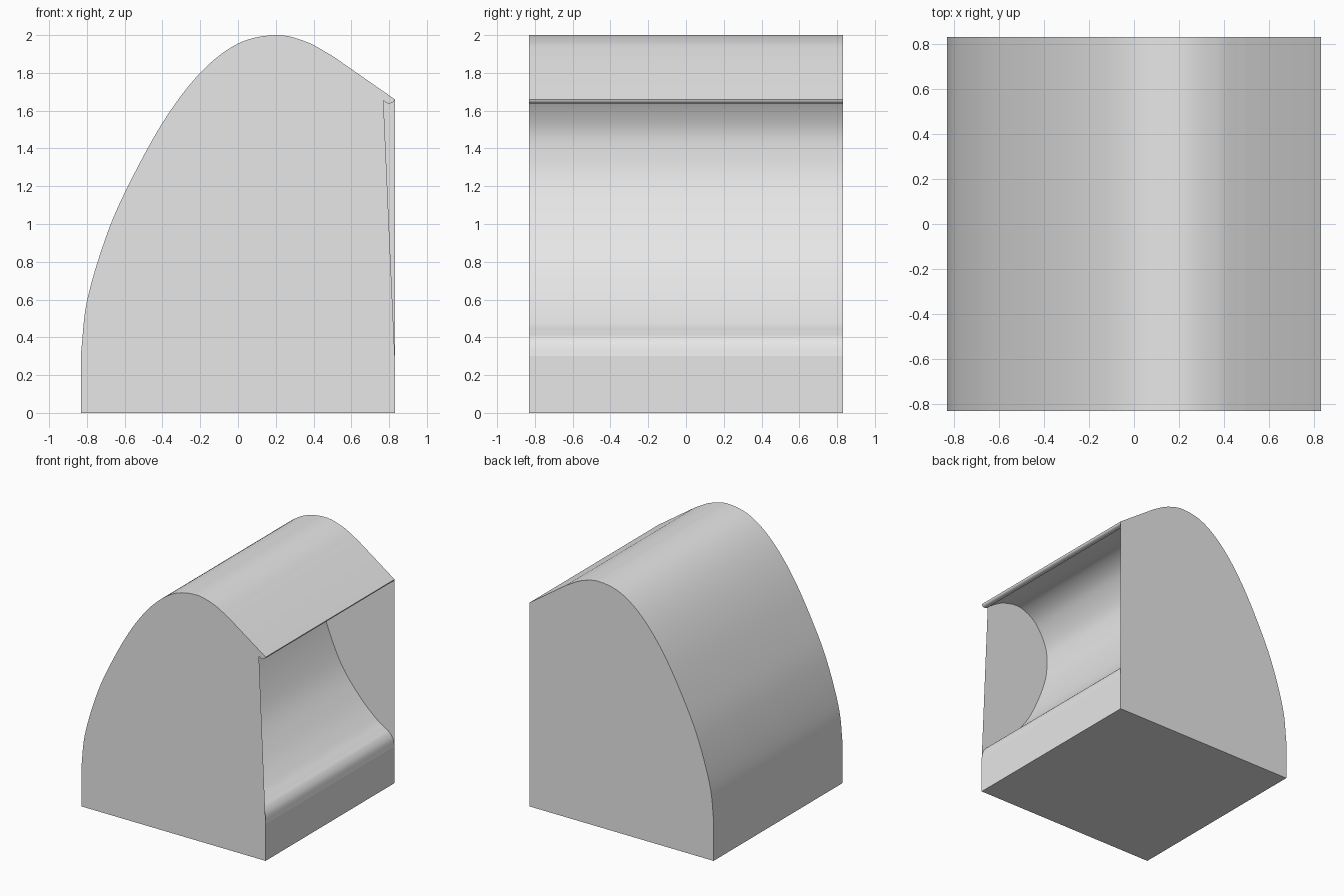
import bpy
import bmesh
from mathutils import Vector

cube = bpy.data.objects.get("Cube")
if cube:
    bpy.data.objects.remove(cube)

HALF = 0.83   # half depth along y

grey = bpy.data.materials.new("light_grey")
grey.use_nodes = True
grey.diffuse_color = (0.8, 0.8, 0.8, 1)
grey.node_tree.nodes["Principled BSDF"].inputs["Base Color"].default_value = (0.8, 0.8, 0.8, 1)


def smooth_path(points, steps=8):
    """Catmull-Rom curve through (x, z) points."""
    pts = [Vector(p) for p in points]
    pts = [2 * pts[0] - pts[1]] + pts + [2 * pts[-1] - pts[-2]]
    path = []
    for a, b, c, d in zip(pts, pts[1:], pts[2:], pts[3:]):
        for i in range(steps):
            t = i / steps
            path.append(0.5 * (2 * b + (c - a) * t + (2 * a - 5 * b + 4 * c - d) * t**2
                               + (3 * b - a - 3 * c + d) * t**3))
    return path + [pts[-2]]


def make_object(name, build):
    bm = bmesh.new()
    build(bm)
    mesh = bpy.data.meshes.new(name)
    bm.to_mesh(mesh)
    bm.free()
    mesh.materials.append(grey)
    obj = bpy.data.objects.new(name, mesh)
    bpy.context.collection.objects.link(obj)
    return obj


def sweep(name, path):
    """Sheet swept along y from an (x, z) path."""
    def build(bm):
        front, back = ([bm.verts.new((x, y, z)) for x, z in path] for y in (-HALF, HALF))
        for i in range(len(path) - 1):
            bm.faces.new((front[i], front[i + 1], back[i + 1], back[i]))
    obj = make_object(name, build)
    bpy.ops.object.select_all(action="DESELECT")
    obj.select_set(True)
    bpy.context.view_layer.objects.active = obj
    bpy.ops.object.shade_smooth_by_angle(angle=0.6)
    return obj


def end_panel(name, outline, y):
    """Flat end wall; the outline runs clockwise seen from the front."""
    def build(bm):
        verts = [bm.verts.new((x, y, z)) for x, z in outline]
        bm.faces.new(verts if y > 0 else verts[::-1])
    return make_object(name, build)


# Profile: curved back and crown, straight slope to the lip
back_curve = smooth_path([(-0.83, 0.33), (-0.8, 0.59), (-0.71, 0.9), (-0.6, 1.165),
                          (-0.4, 1.535), (-0.2, 1.8), (0, 1.955), (0.2, 2.0),
                          (0.36, 1.965), (0.5, 1.89)])
slope_end = Vector((0.83, 1.66))
outer = [Vector((-0.83, 0))] + back_curve + [slope_end]

# Rolled lip under the front edge of the crown
lip = smooth_path([slope_end, (0.822, 1.645), (0.8, 1.638), (0.782, 1.643), (0.77, 1.655)], 4)

# Hollow scooped into the side, with a rounded sill
hollow = smooth_path([(0.77, 1.655), (0.7, 1.705), (0.6, 1.755), (0.45, 1.775), (0.3, 1.7),
                      (0.2, 1.54), (0.176, 1.39), (0.205, 1.18), (0.345, 0.85),
                      (0.51, 0.63), (0.66, 0.485), (0.75, 0.425)])
sill = smooth_path([(0.75, 0.425), (0.785, 0.402), (0.815, 0.36), (0.83, 0.3)], 6)
base_corner = Vector((0.83, 0))

sweep("curved_cover", outer)
sweep("rolled_lip", lip)
sweep("scooped_hollow", hollow + sill[1:])
sweep("lower_side", [sill[-1], base_corner])
sweep("base", [base_corner, outer[0]])

# End walls: the front one leans back from sill to lip, the back one is upright
end_panel("front_end_wall", outer + lip[1:] + [sill[-1], base_corner], -HALF)
end_panel("back_end_wall", outer + [sill[-1], base_corner], HALF)
